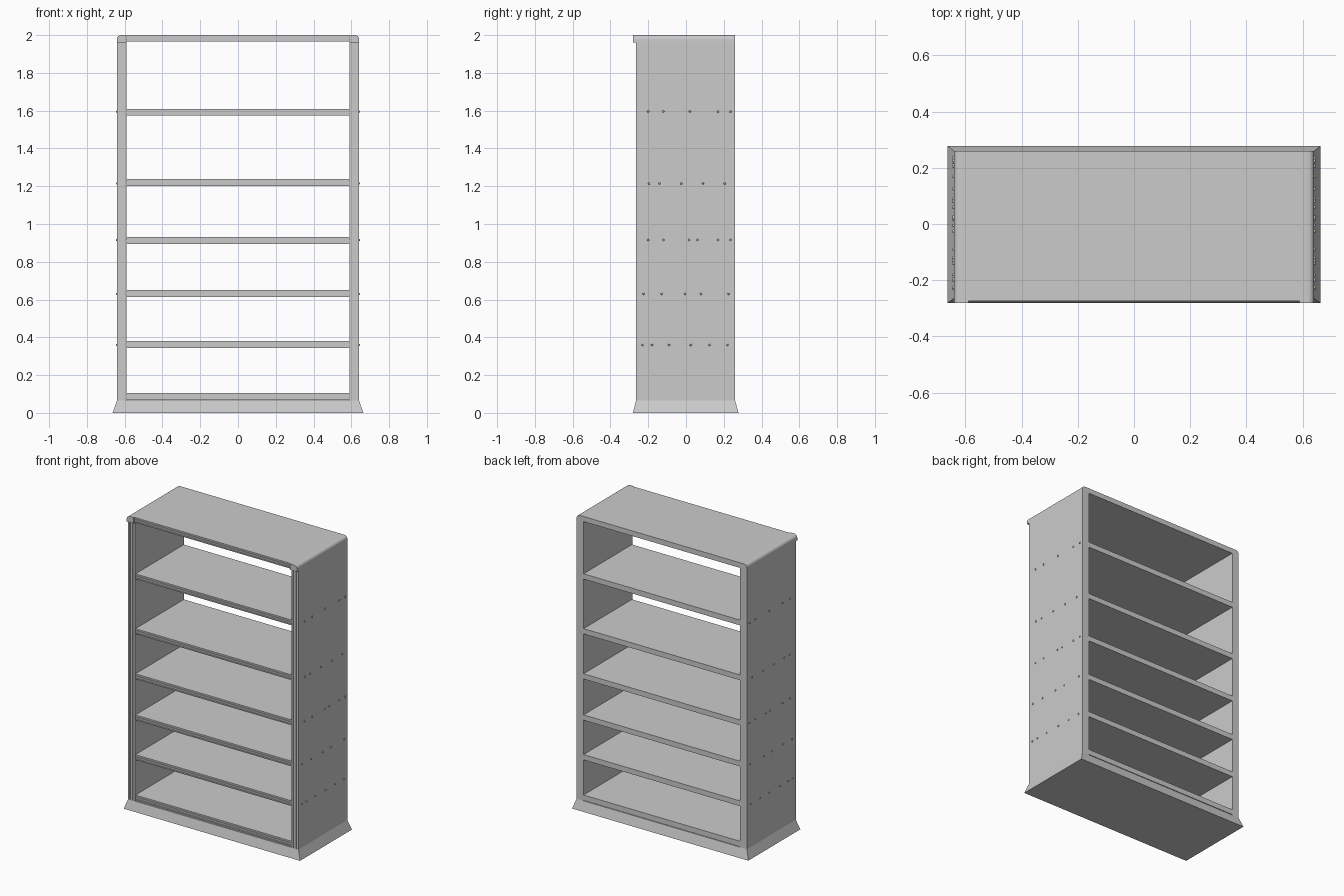
import bpy, bmesh, math
from mathutils import Vector, Matrix

if "Cube" in bpy.data.objects:
    bpy.data.objects.remove(bpy.data.objects["Cube"])

grey = bpy.data.materials.new("light grey")
grey.diffuse_color = (0.6, 0.6, 0.6, 1)
grey.use_nodes = True
grey.node_tree.nodes["Principled BSDF"].inputs["Base Color"].default_value = grey.diffuse_color

FRONT, BACK = -0.265, 0.26
IN, OUT = 0.589, 0.641


def finish(name, bm, bevel=0.0):
    bmesh.ops.recalc_face_normals(bm, faces=bm.faces)
    me = bpy.data.meshes.new(name)
    bm.to_mesh(me)
    bm.free()
    me.materials.append(grey)
    ob = bpy.data.objects.new(name, me)
    bpy.context.collection.objects.link(ob)
    if bevel:
        mod = ob.modifiers.new("soft edges", 'BEVEL')
        mod.width, mod.segments = bevel, 2
    bpy.ops.object.select_all(action='DESELECT')
    ob.select_set(True)
    bpy.context.view_layer.objects.active = ob
    bpy.ops.object.shade_smooth_by_angle(angle=math.radians(35))
    return ob


def prism(name, points, sweep, bevel=0.0):
    """Extrude a closed 3D outline along the sweep vector."""
    bm = bmesh.new()
    face = bm.faces.new([bm.verts.new(p) for p in points])
    geo = bmesh.ops.extrude_face_region(bm, geom=[face])["geom"]
    bmesh.ops.translate(bm, vec=Vector(sweep),
                        verts=[g for g in geo if isinstance(g, bmesh.types.BMVert)])
    return finish(name, bm, bevel)


def fluted(lo, hi, front, back, depth=0.006):
    """Board outline (thickness, y) with two grooves in its front edge."""
    t = hi - lo
    pts = [(lo, back), (lo, front)]
    for a, b in ((0.22, 0.38), (0.62, 0.78)):
        pts += [(lo + a * t, front), (lo + a * t, front + depth),
                (lo + b * t, front + depth), (lo + b * t, front)]
    return pts + [(hi, front), (hi, back)]


# Flared plinth
bm = bmesh.new()
rings = []
for z, x, y0, y1 in ((0, 0.664, -0.281, 0.278), (0.065, OUT, FRONT, BACK)):
    rings.append([bm.verts.new(p) for p in
                  ((-x, y0, z), (x, y0, z), (x, y1, z), (-x, y1, z))])
for ring in rings:
    bm.faces.new(ring)
for i in range(4):
    j = (i + 1) % 4
    bm.faces.new((rings[0][i], rings[0][j], rings[1][j], rings[1][i]))
finish("plinth", bm)

# Side panels
for side, name in ((-1, "left"), (1, "right")):
    prism(name + "_panel",
          [(side * x, y, 0.065) for x, y in fluted(IN, OUT, FRONT, BACK)],
          (0, 0, 1.897))

# Shelves
for i, top in enumerate((0.105, 0.38, 0.65, 0.93, 1.237, 1.61)):
    prism(f"shelf_{i + 1}",
          [(-IN, y, z) for z, y in fluted(top - 0.036, top, FRONT + 0.004, BACK)],
          (2 * IN, 0, 0))

# Top board with rounded end caps
prism("top_board",
      [(-IN, y, z) for z, y in fluted(1.965, 2.0, -0.274, BACK)],
      (2 * IN, 0, 0))
for side, name in ((-1, "left"), (1, "right")):
    r = 0.022
    outline = [(IN, 1.96), (OUT, 1.96)]
    outline += [(OUT - r + r * math.cos(a), 2 - r + r * math.sin(a))
                for a in (math.pi / 2 * k / 6 for k in range(7))]
    outline.append((IN, 2.0))
    prism(name + "_top_cap", [(side * x, -0.281, z) for x, z in outline],
          (0, BACK + 0.281, 0))

# Screw heads on both side panels, in line with the shelves
screws = {
    0.36: (-0.23, -0.18, -0.09, 0.025, 0.125, 0.22),
    0.63: (-0.225, -0.13, -0.005, 0.08, 0.225),
    0.915: (-0.20, -0.12, 0.015, 0.06, 0.17, 0.235),
    1.215: (-0.195, -0.14, -0.025, 0.09, 0.205),
    1.595: (-0.20, -0.12, 0.02, 0.17, 0.235),
}
for side, name in ((-1, "left"), (1, "right")):
    bm = bmesh.new()
    for z, ys in screws.items():
        for y in ys:
            bmesh.ops.create_cone(
                bm, cap_ends=True, segments=10, radius1=0.007, radius2=0.004,
                depth=0.008,
                matrix=Matrix.Translation((side * (OUT + 0.001), y, z))
                @ Matrix.Rotation(side * math.pi / 2, 4, 'Y'))
    finish(name + "_screws", bm)
